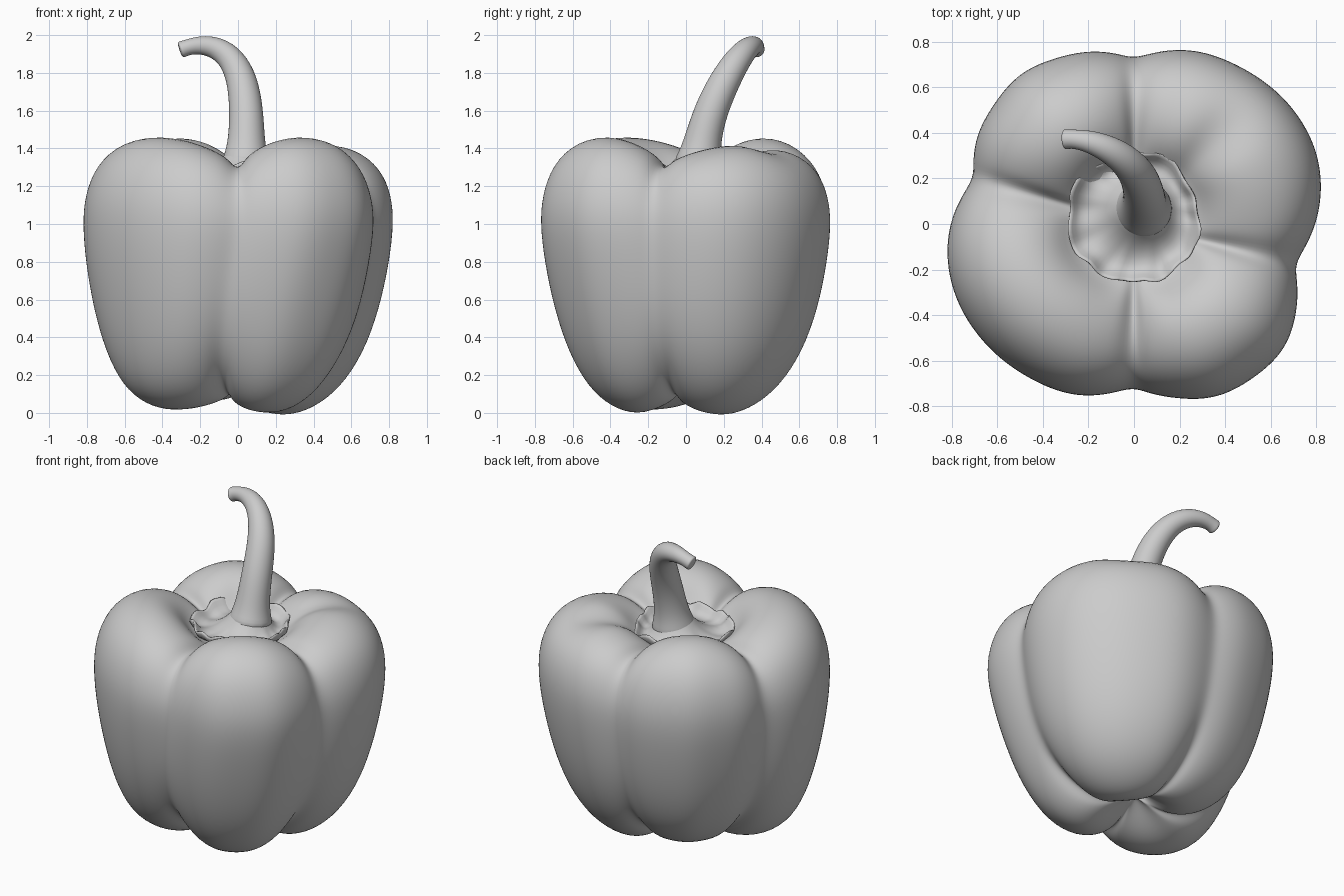
import bpy, math, random
from mathutils import Vector

if "Cube" in bpy.data.objects:
    bpy.data.objects.remove(bpy.data.objects["Cube"])

random.seed(4)


def loft(name, rings, subsurf=1):
    """Skin a list of closed rings, closing both ends."""
    n = len(rings[0])
    verts = [p for ring in rings for p in ring]
    faces = []
    for i in range(len(rings) - 1):
        for j in range(n):
            k = (j + 1) % n
            faces.append((i * n + k, i * n + j, (i + 1) * n + j, (i + 1) * n + k))
    faces.append(tuple(range(n)))
    last = (len(rings) - 1) * n
    faces.append(tuple(last + j for j in reversed(range(n))))
    mesh = bpy.data.meshes.new(name)
    mesh.from_pydata(verts, [], faces)
    for p in mesh.polygons:
        p.use_smooth = True
    ob = bpy.data.objects.new(name, mesh)
    bpy.context.collection.objects.link(ob)
    mod = ob.modifiers.new("smooth", 'SUBSURF')
    mod.levels = mod.render_levels = subsurf
    return ob


def smooth_lookup(values, t):
    """Catmull-Rom lookup of evenly spaced values, t from 0 to 1."""
    x = t * (len(values) - 1)
    i = min(int(x), len(values) - 2)
    f = x - i
    b, c = values[i], values[i + 1]
    a = values[i - 1] if i > 0 else 2 * b - c
    d = values[i + 2] if i + 2 < len(values) else 2 * c - b
    return b + 0.5 * f * (c - a + f * (2 * a - 5 * b + 4 * c - d + f * (3 * (b - c) + d - a)))


# Fruit: crest and groove profiles (radius fraction, height), top to bottom
crest = [(.02, 1.22), (.2, 1.235), (.33, 1.27), (.41, 1.39), (.56, 1.47), (.77, 1.45),
         (.925, 1.33), (.995, 1.16), (1.005, 1.0), (.985, .8), (.935, .55), (.865, .31),
         (.765, .12), (.62, .015), (.45, -.02), (.28, .015), (.11, .11), (.02, .15)]
groove = [(.02, 1.22), (.2, 1.225), (.33, 1.235), (.43, 1.245), (.58, 1.28), (.76, 1.285),
          (.9, 1.22), (.97, 1.12), (1, 1.0), (.975, .8), (.91, .55), (.78, .34),
          (.6, .21), (.44, .14), (.32, .11), (.2, .11), (.1, .13), (.02, .15)]

# Lobes: start, end, outline radii, taper, bottom inset, lift, top drop, twists
lobes = [
    (-14, 90, (.72, .80, .845, .845, .82, .79, .72), .05, .16, .0, .035, 0, 0),
    (90, 164, (.72, .765, .79, .81, .795, .775, .725), .09, .14, .07, .005, 0, 0),
    (164, 270, (.725, .80, .83, .825, .805, .78, .71), .0, .0, .025, .0, 0, -14),
    (270, 346, (.71, .77, .825, .84, .84, .79, .72), .13, .08, .01, .0, -14, 0),
]
STEPS = 16
rings = []
for (cr, cz), (gr, gz) in zip(crest, groove):
    ring = []
    for n, (a0, a1, radii, taper, inset, lift, drop, tw0, tw1) in enumerate(lobes):
        for s in range(STEPS):
            u = s / STEPS
            w = math.sin(math.pi * u) ** 0.6
            z = gz + w * (cz - gz)
            low = max(0, 1 - z)
            r = 1.018 * smooth_lookup(radii, u) * (gr + w * (cr - gr))
            r *= 1 - w * (taper * low + inset * low ** 5)
            top = max(0, min(1, (z - 1.2) / .2))
            z += w * (lift * low ** 3 - drop * top)
            if n == 0:  # shallow dent on top of the widest lobe
                z -= .06 * top * math.exp(-((u - .58) / .11) ** 2 - ((r - .5) / .2) ** 2)
            a = math.radians(a0 + (a1 - a0) * u + (tw0 + (tw1 - tw0) * u) * low)
            ring.append((r * math.cos(a), r * math.sin(a), z))
    rings.append(ring)
loft("pepper_body", rings, 2)

# Calyx: dished cap with a ragged upturned rim
N = 40
jag = [random.uniform(-1, 1) for _ in range(N)]
rings = []
for r, z, j in [(.07, 1.42, 0), (.10, 1.37, 0), (.135, 1.315, 0), (.19, 1.27, .2),
                (.245, 1.27, .5), (.275, 1.315, 1), (.295, 1.33, 1.2), (.29, 1.28, .5), (.22, 1.22, 0)]:
    f = min(1, (r - .07) / .18)
    cx, cy = .04 * (1 - f), .07 + (.03 - .07) * f
    ring = []
    for i in range(N):
        a = 2 * math.pi * i / N
        rr = r + .018 * j * jag[i]
        ring.append((cx + rr * math.cos(a), cy + rr * math.sin(a),
                     z + .028 * j * jag[(i * 7) % N]))
    rings.append(ring)
loft("calyx", rings)

# Stem: tapered sweep along a hooked path (x, y, z, radius)
path = [(.04, .06, 1.28, .15), (.042, .075, 1.36, .118), (.045, .09, 1.45, .099),
        (.045, .13, 1.6, .092), (.025, .205, 1.76, .085), (-.03, .275, 1.875, .073),
        (-.11, .33, 1.935, .062), (-.2, .365, 1.95, .05), (-.27, .373, 1.935, .042),
        (-.295, .372, 1.925, .046), (-.31, .371, 1.92, .044)]
pts = [Vector(p[:3]) for p in path]
rings = []
for i, p in enumerate(pts):
    t = (pts[min(i + 1, len(pts) - 1)] - pts[max(i - 1, 0)]).normalized()
    side = t.cross(Vector((.75, 1, 0))).cross(t).normalized()
    other = t.cross(side)
    rings.append([p + path[i][3] * (math.cos(a) * side + math.sin(a) * other)
                  for a in (2 * math.pi * -k / 14 for k in range(14))])
loft("stem", [r[::-1] for r in rings][::-1], 2)
